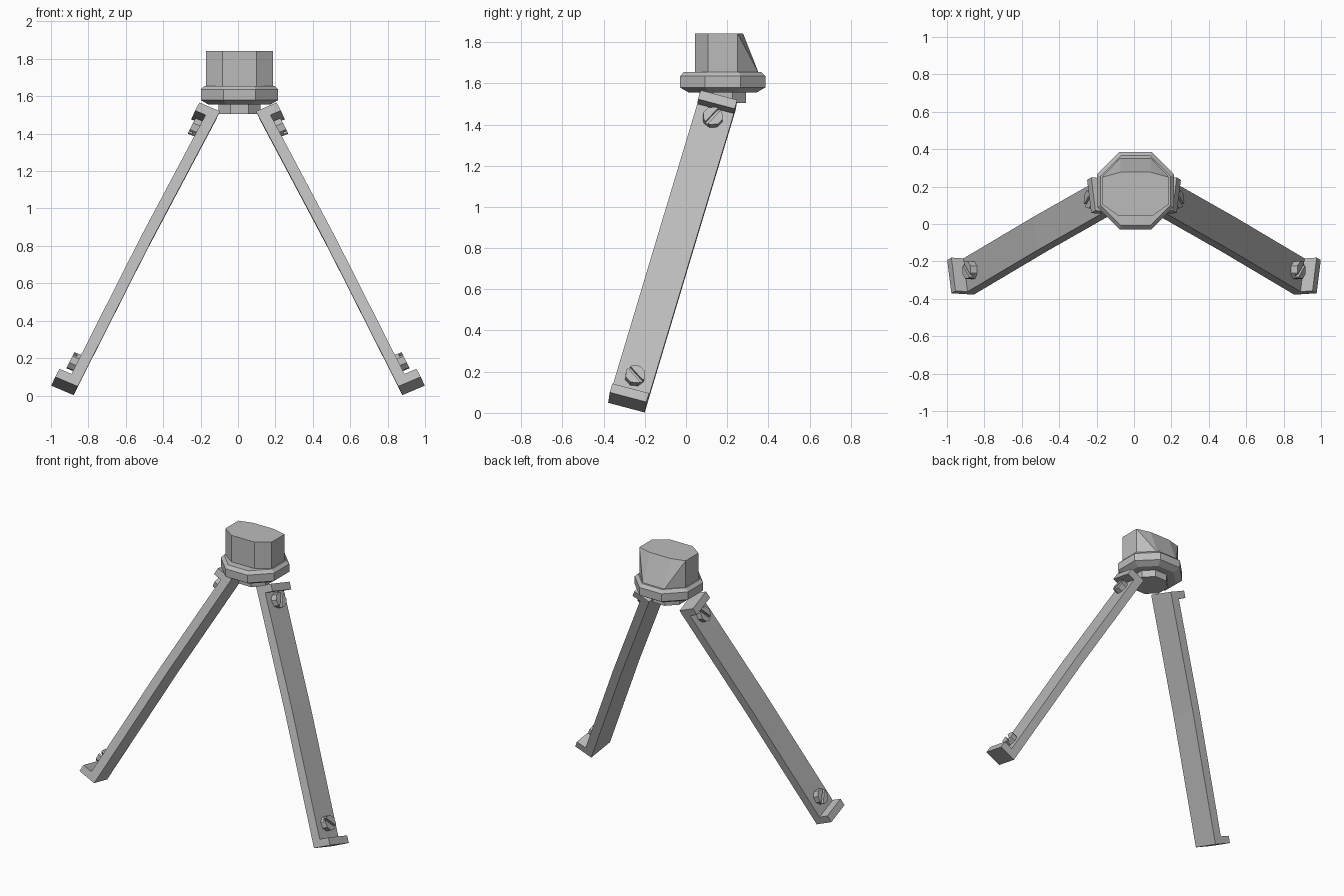
import bpy, bmesh, math
from mathutils import Vector, Matrix

cube = bpy.data.objects.get("Cube")
if cube:
    bpy.data.objects.remove(cube, do_unlink=True)

metal = bpy.data.materials.new("plain grey metal")
metal.use_nodes = True
GREY = (0.5, 0.5, 0.5, 1)
metal.diffuse_color = GREY
metal.node_tree.nodes["Principled BSDF"].inputs["Base Color"].default_value = GREY


def loft(bm, rings):
    """Skin a list of matching closed rings and cap both ends."""
    loops = [[bm.verts.new(p) for p in ring] for ring in rings]
    n = len(loops[0])
    for a, b in zip(loops, loops[1:]):
        for i in range(n):
            j = (i + 1) % n
            bm.faces.new((a[i], a[j], b[j], b[i]))
    bm.faces.new(loops[0][::-1])
    bm.faces.new(loops[-1])
    return loops


def finish(name, bm, matrix=None):
    if matrix:
        bm.transform(matrix)
    bmesh.ops.recalc_face_normals(bm, faces=bm.faces)
    mesh = bpy.data.meshes.new(name)
    bm.to_mesh(mesh)
    bm.free()
    mesh.materials.append(metal)
    obj = bpy.data.objects.new(name, mesh)
    bpy.context.collection.objects.link(obj)


# Head: octagonal hub and flange
CX, CY = 0.008, 0.178


def octagon(apothem, z):
    r = apothem / math.cos(math.pi / 8)
    angles = [math.pi / 8 + i * math.pi / 4 for i in range(8)]
    return [(CX + r * math.cos(a), CY + r * math.sin(a), z) for a in angles]


def turned(name, profile):
    bm = bmesh.new()
    loft(bm, [octagon(r, z) for r, z in profile])
    finish(name, bm)


turned("hub", [(0.113, 1.505), (0.113, 1.57)])
turned("flange", [(0.165, 1.555), (0.207, 1.58), (0.207, 1.635), (0.187, 1.656)])


# Head: top block with a sloping back
def block_ring(back, z):
    half = [(0.09, 0.043), (0.18, 0.107), (0.18, 0.25), (0.08, back)]
    return ([(CX + x, y, z) for x, y in half]
            + [(CX - x, y, z) for x, y in reversed(half)])


bm = bmesh.new()
low, high = loft(bm, [block_ring(0.355, 1.645), block_ring(0.277, 1.842)])
for a, b in ((3, 2), (4, 5)):
    bmesh.ops.connect_verts(bm, verts=[low[a], high[b]])
finish("top_block", bm)

# Leg frame: local x = outward, y = across the width, z = up the leg
OUT = Vector((0.92, 0.06, 0.39))
ACROSS = Vector((0.119, 0.96, -0.253))
UP = Vector((-0.444, 0.258, 0.858))
FOOT = Vector((0.857, -0.378, 0.049))
FRAME = Matrix((OUT, ACROSS, UP)).transposed().to_4x4()
FRAME.translation = FOOT
LENGTH, WIDTH, THICK, LIP = 1.714, 0.185, 0.06, 0.05
MID, BOW = 0.9, 0.008


def leg(name, side):
    # C-shaped strip with a lip at each end, bowed slightly outward
    profile = [(0, 0), (0.13, 0), (0.13, LIP), (THICK, LIP), (THICK + BOW, MID),
               (THICK, LENGTH - LIP), (0.12, LENGTH - LIP), (0.12, LENGTH),
               (0, LENGTH), (BOW, MID)]
    bm = bmesh.new()
    loft(bm, [[(x, y, z) for x, z in profile] for y in (0, WIDTH)])
    finish(name, bm, side @ FRAME)


def screw(name, side, height, turn):
    # Octagonal head: a disc carrying two half discs with a slot between
    r, base, top, gap = 0.05, 0.02, 0.04, 0.008
    angles = [math.pi / 8 + i * math.pi / 4 for i in range(8)]
    rim = [(r * math.cos(a), r * math.sin(a)) for a in angles]
    bm = bmesh.new()
    loft(bm, [[(h, a, b) for a, b in rim] for h in (-0.01, base)])
    for s in (1, -1):
        half = [(a, s * b) for a, b in rim[:4]]
        half += [(-r * 0.95, s * gap), (r * 0.95, s * gap)]
        loft(bm, [[(h, a, b) for a, b in half] for h in (base, top)])
    place = (Matrix.Translation((THICK, WIDTH / 2, height))
             @ Matrix.Rotation(turn, 4, 'X'))
    finish(name, bm, side @ FRAME @ place)


# Legs and screws, mirrored left and right
for label, s in (("left", 1), ("right", -1)):
    side = Matrix.Diagonal((s, 1, 1, 1))
    leg(label + "_leg", side)
    screw(label + "_lower_screw", side, 0.145, math.radians(-35))
    screw(label + "_upper_screw", side, LENGTH - 0.108, math.radians(65))
